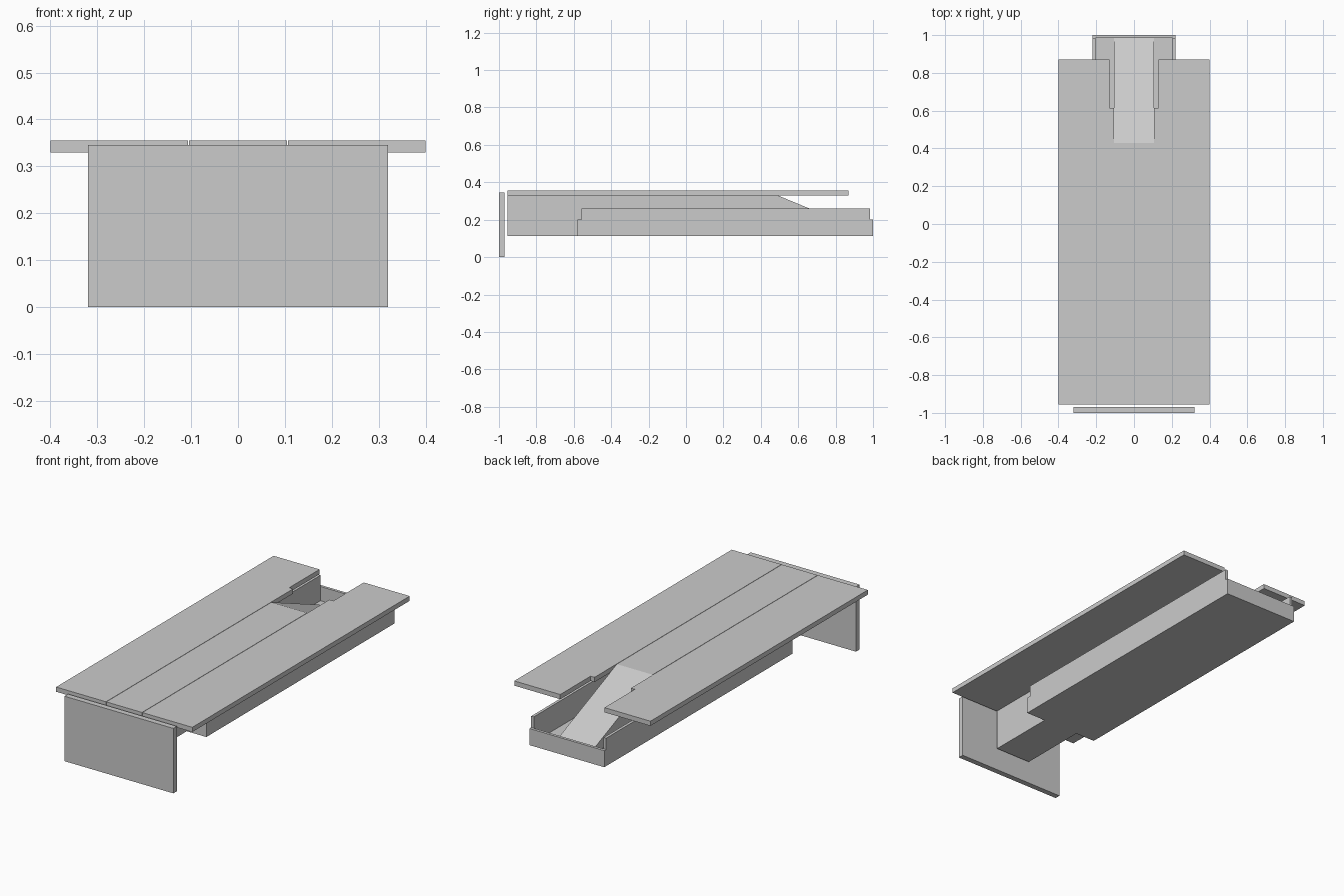
import bpy, bmesh

if "Cube" in bpy.data.objects:
    bpy.data.objects.remove(bpy.data.objects["Cube"])


def prism(name, pts, lo, hi, axis):
    """Extrude a 2D profile: axis 'x' uses (y, z) points, axis 'z' uses (x, y)."""
    bm = bmesh.new()
    if axis == 'x':
        verts = [bm.verts.new((lo, a, b)) for a, b in pts]
        move = (hi - lo, 0, 0)
    else:
        verts = [bm.verts.new((a, b, lo)) for a, b in pts]
        move = (0, 0, hi - lo)
    face = bm.faces.new(verts)
    ext = bmesh.ops.extrude_face_region(bm, geom=[face], use_keep_orig=True)
    moved = [v for v in ext['geom'] if isinstance(v, bmesh.types.BMVert)]
    bmesh.ops.translate(bm, vec=move, verts=moved)
    bmesh.ops.recalc_face_normals(bm, faces=bm.faces)
    mesh = bpy.data.meshes.new(name)
    bm.to_mesh(mesh)
    bm.free()
    obj = bpy.data.objects.new(name, mesh)
    bpy.context.collection.objects.link(obj)
    return obj


def box(name, x0, x1, y0, y1, z0, z1):
    return prism(name, [(x0, y0), (x1, y0), (x1, y1), (x0, y1)], z0, z1, 'z')


BOTTOM, FLOOR, RIM, WALL = 0.112, 0.125, 0.26, 0.2
FRONT, BACK = -0.58, 1.0          # tray ends
OUT, INN = 0.22, 0.205            # tray half widths
TOP0, TOP1 = 0.33, 0.355          # deck heights
BEAM = 0.105

# Upright panel at the front
box("front_panel", -0.32, 0.32, -1.0, -0.97, 0.0, 0.345)

# Central beam with the ramp falling into the tray
prism("central_ramp_beam",
      [(-0.955, BOTTOM), (FRONT, BOTTOM), (FRONT, FLOOR), (0.985, FLOOR),
       (0.43, TOP1), (-0.955, TOP1)],
      -BEAM, BEAM, 'x')

# Deck boards, notched at the inner back corner, and tray sides
for s, side in ((-1, "left"), (1, "right")):
    deck = [(0.107, -0.955), (0.4, -0.955), (0.4, 0.87), (0.13, 0.87),
            (0.13, 0.615), (0.107, 0.615)]
    prism(side + "_deck", [(s * x, y) for x, y in deck], TOP0, TOP1, 'z')
    wall = [(FRONT, BOTTOM), (BACK, BOTTOM), (BACK, WALL), (0.985, WALL),
            (0.985, RIM), (-0.56, RIM), (-0.56, WALL), (FRONT, WALL)]
    prism(side + "_tray_wall", wall, s * INN, s * OUT, 'x')
    # Front wall pieces beside the beam
    a, b = sorted((s * BEAM, s * INN))
    box(side + "_tray_front", a, b, FRONT, -0.56, FLOOR, WALL)

# Tray floor and back wall
box("tray_floor", -INN, INN, FRONT, BACK, BOTTOM, FLOOR)
box("tray_back_wall", -INN, INN, 0.985, BACK, FLOOR, WALL)
